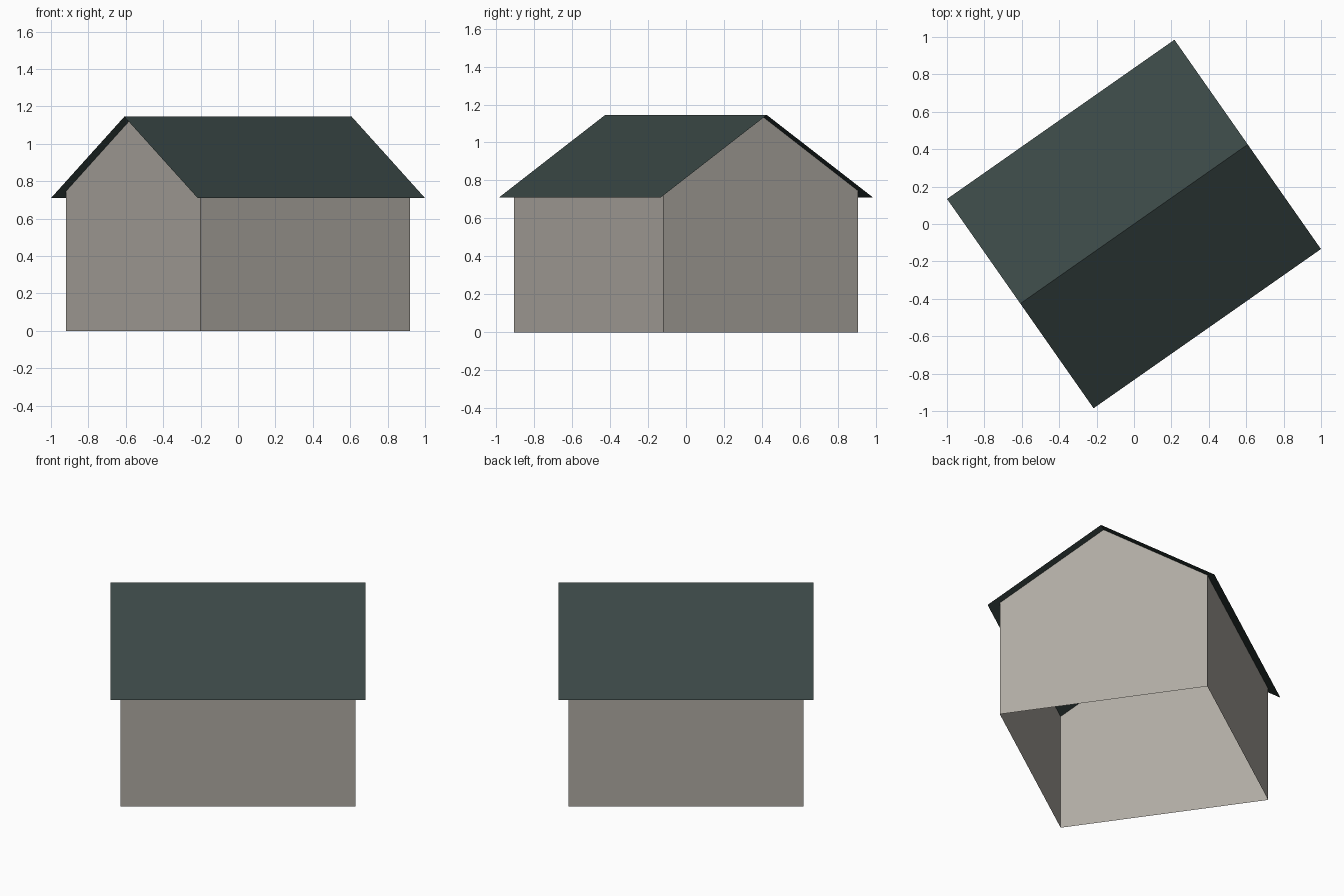
import bpy, bmesh, math

cube = bpy.data.objects.get("Cube")
if cube:
    bpy.data.objects.remove(cube, do_unlink=True)

TURN = math.radians(35)              # the house stands at an angle
ROOF_LEN, ROOF_WID = 0.742, 0.683    # half sizes
WALL_LEN, WALL_WID = 0.684, 0.625
EAVE, RIDGE = 0.71, 1.145
WALL_TOP = RIDGE - (RIDGE - EAVE) * WALL_WID / ROOF_WID


def make_material(name, rgb):
    mat = bpy.data.materials.new(name)
    mat.use_nodes = True
    mat.diffuse_color = (*rgb, 1)
    bsdf = next(n for n in mat.node_tree.nodes if n.type == 'BSDF_PRINCIPLED')
    bsdf.inputs["Base Color"].default_value = (*rgb, 1)
    return mat


def sweep(name, profile, half_len, mat, gables=False):
    """Sweep an open (y, z) profile along the ridge as a thin sheet."""
    bm = bmesh.new()
    ends = [[bm.verts.new((x, y, z)) for y, z in profile]
            for x in (-half_len, half_len)]
    back, front = ends
    for i in range(len(profile) - 1):
        # gabled shells skip the slopes, which the roof covers
        if gables and profile[i][0] != profile[i + 1][0]:
            continue
        bm.faces.new((back[i], back[i + 1], front[i + 1], front[i]))
    if gables:
        bm.faces.new(back[::-1])
        bm.faces.new(front)
    bmesh.ops.recalc_face_normals(bm, faces=bm.faces)
    bm.normal_update()
    # keep every face pointing outwards
    for f in bm.faces:
        c = f.calc_center_median()
        c.z -= EAVE / 2
        if f.normal.dot(c) < 0:
            f.normal_flip()
    mesh = bpy.data.meshes.new(name)
    bm.to_mesh(mesh)
    bm.free()
    mesh.materials.append(mat)
    obj = bpy.data.objects.new(name, mesh)
    obj.rotation_euler.z = TURN
    bpy.context.collection.objects.link(obj)
    return obj


plaster = make_material("warm grey plaster", (0.43, 0.405, 0.366))
slate = make_material("dark green slate", (0.042, 0.063, 0.06))

# Walls with gable ends, open underneath
sweep("walls", [(-WALL_WID, 0), (-WALL_WID, WALL_TOP), (0, RIDGE),
                (WALL_WID, WALL_TOP), (WALL_WID, 0)],
      WALL_LEN, plaster, gables=True)

# Overhanging pitched roof
sweep("roof", [(-ROOF_WID, EAVE), (0, RIDGE), (ROOF_WID, EAVE)],
      ROOF_LEN, slate)
